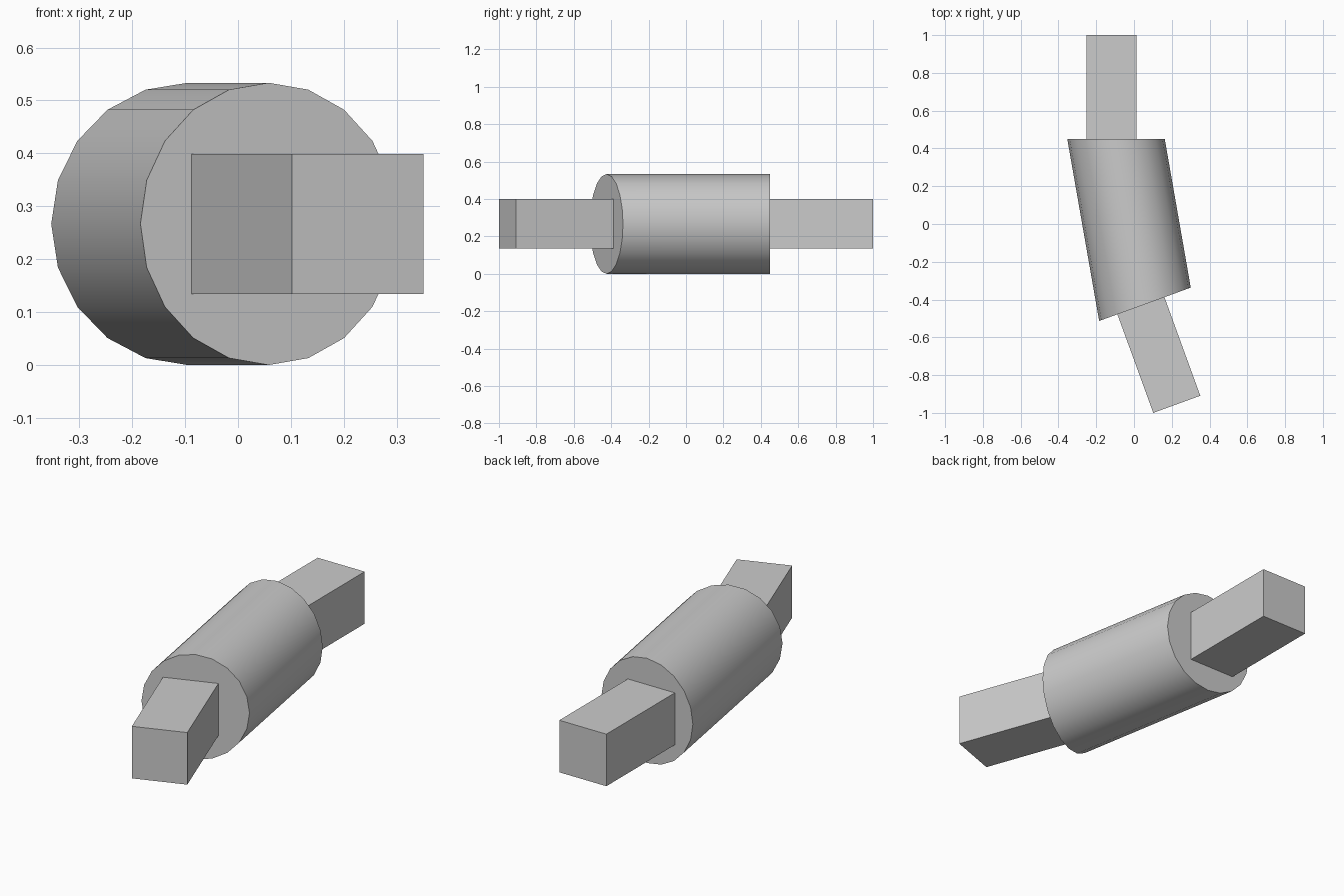
import bpy, bmesh
from math import sin, cos, pi, radians

if "Cube" in bpy.data.objects:
    bpy.data.objects.remove(bpy.data.objects["Cube"])

MID_Z = 0.2667


def loft(name, rings, smooth=False):
    """Closed prism between two rings. Ring = (cx, cy, turn, half width, half height, sides, start angle)."""
    bm = bmesh.new()
    loops = []
    for cx, cy, turn, w, h, n, a0 in rings:
        loop = []
        for i in range(n):
            a = a0 + 2 * pi * i / n
            u = w * cos(a)
            loop.append(bm.verts.new((cx + u * cos(turn), cy + u * sin(turn), MID_Z + h * sin(a))))
        loops.append(loop)
    a, b = loops
    n = len(a)
    for i in range(n):
        j = (i + 1) % n
        bm.faces.new((a[i], a[j], b[j], b[i]))
    bm.faces.new(a[::-1])
    bm.faces.new(b)
    bmesh.ops.recalc_face_normals(bm, faces=bm.faces)
    mesh = bpy.data.meshes.new(name)
    bm.to_mesh(mesh)
    bm.free()
    ob = bpy.data.objects.new(name, mesh)
    bpy.context.collection.objects.link(ob)
    if smooth:
        bpy.context.view_layer.objects.active = ob
        ob.select_set(True)
        bpy.ops.object.shade_smooth_by_angle(angle=radians(30))
        ob.select_set(False)
    return ob


def barrel_ring(x, y, turn):
    return (x, y, turn, 0.258, 0.2667, 20, 0)


def bar_ring(x, y, turn):
    r = 0.1325 * 2 ** 0.5
    return (x, y, turn, r, r, 4, pi / 4)


bend = radians(20)

# Round barrel with mitred ends
loft("barrel", [barrel_ring(0.058, -0.425, bend), barrel_ring(-0.095, 0.449, 0)], smooth=True)

# Straight square bar at the back
loft("back_bar", [bar_ring(-0.119, 0.44, 0), bar_ring(-0.119, 1.0, 0)])

# Angled square bar at the front, slightly sunk into the barrel
fx, fy, length = 0.2265, -0.9545, 0.56
loft("front_bar", [bar_ring(fx, fy, bend),
                   bar_ring(fx - length * sin(bend), fy + length * cos(bend), bend)])
